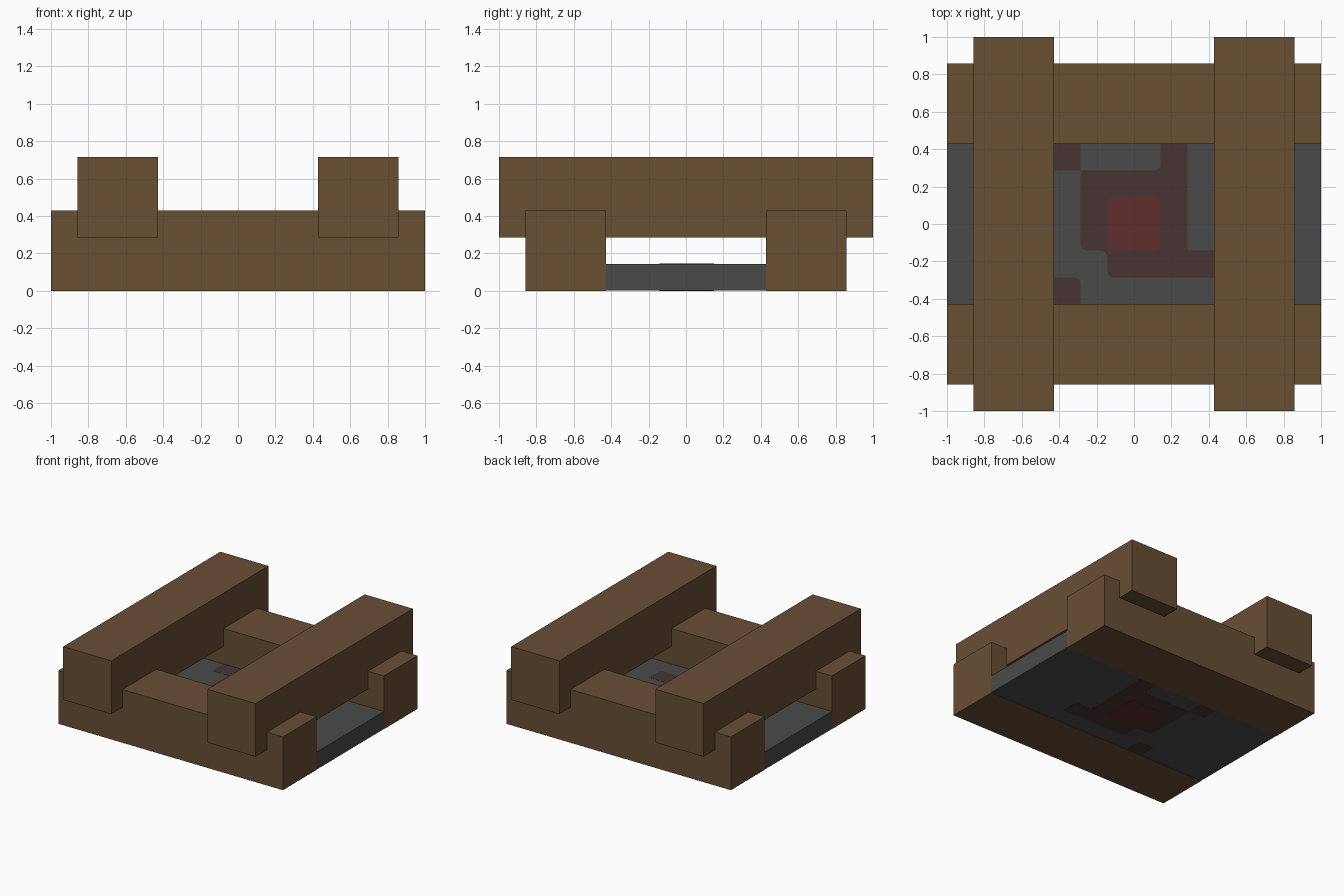
import bpy, bmesh, math
from mathutils import Vector

cube = bpy.data.objects.get("Cube")
if cube:
    bpy.data.objects.remove(cube, do_unlink=True)

U = 1 / 7  # modelling grid: the long side is 14 units


def material(name, rgb):
    def linear(v):
        v /= 255
        return v / 12.92 if v <= 0.04045 else ((v + 0.055) / 1.055) ** 2.4
    col = (*[linear(v) for v in rgb], 1)
    m = bpy.data.materials.new(name)
    m.diffuse_color = col
    m.use_nodes = True
    m.node_tree.nodes["Principled BSDF"].inputs["Base Color"].default_value = col
    return m


WOOD = material("brown wood", (104, 78, 52))
ASH = material("grey ash", (74, 74, 74))
EMBER = material("dark ember", (71, 52, 51))
GLOW = material("red ember", (94, 45, 45))


def finish(name, bm, mat):
    bmesh.ops.recalc_face_normals(bm, faces=bm.faces)
    mesh = bpy.data.meshes.new(name)
    bm.to_mesh(mesh)
    bm.free()
    mesh.materials.append(mat)
    obj = bpy.data.objects.new(name, mesh)
    bpy.context.collection.objects.link(obj)
    return obj


def box(name, lo, hi, mat):
    bm = bmesh.new()
    bmesh.ops.create_cube(bm, size=1)
    for v in bm.verts:
        v.co = [a + (b - a) * (c + 0.5) for a, b, c in zip(lo, hi, v.co)]
    return finish(name, bm, mat)


def plate(name, points, z0, z1, mat):
    """Thin slab from an outline of (x, y, corner radius), x and y in grid units."""
    outline = []
    n = len(points)
    for i, (x, y, r) in enumerate(points):
        p = Vector((x, y)) * U
        if r == 0:
            outline.append(p)
            continue
        a = (Vector(points[i - 1][:2]) * U - p).normalized() * r
        b = (Vector(points[(i + 1) % n][:2]) * U - p).normalized() * r
        for k in range(6):
            t = math.pi / 2 * k / 5
            outline.append(p + a * (1 - math.sin(t)) + b * (1 - math.cos(t)))
    bm = bmesh.new()
    face = bm.faces.new([bm.verts.new((p.x, p.y, z0)) for p in outline])
    top = bmesh.ops.extrude_face_region(bm, geom=[face])["geom"]
    bmesh.ops.translate(bm, vec=(0, 0, z1 - z0),
                        verts=[g for g in top if isinstance(g, bmesh.types.BMVert)])
    return finish(name, bm, mat)


# Crossed logs: lower pair along x, upper pair along y
for side, s in (("back", 1), ("front", -1)):
    y = sorted((3 * s * U, 6 * s * U))
    box(f"lower_log_{side}", (-1, y[0], 0), (1, y[1], 3 * U), WOOD)
for side, s in (("left", 1), ("right", -1)):
    x = sorted((3 * s * U, 6 * s * U))
    box(f"upper_log_{side}", (x[0], -1, 2 * U), (x[1], 1, 5 * U), WOOD)

# Ash bed between the lower logs
box("ash_bed", (-1, -3 * U, 0.002), (1, 3 * U, U), ASH)

# Ember shapes, repeated on the top and the underside of the bed
R = 0.035
EMBERS = {
    "ember_patch": [(-2, 2, 0), (-2, -1, R), (-1, -1, R), (-1, -2, R), (3, -2, 0),
                    (3, -1, 0), (2, -1, R / 2), (2, 3, 0), (1, 3, 0), (1, 2, R)],
    "ember_back_spot": [(-3, 2, 0), (-2, 2, 0), (-2, 3, 0), (-3, 3, 0)],
    "ember_front_spot": [(-3, -3, 0), (-2, -3, 0), (-2, -2, R), (-3, -2, 0)],
}
CORE = [(-1, -1, R), (1, -1, R), (1, 1.05, R), (-1, 1.05, R)]
for name, pts in EMBERS.items():
    plate(name + "_top", pts, U - 0.001, U + 0.001, EMBER)
    plate(name + "_bottom", pts, 0.001, 0.003, EMBER)
plate("red_core_top", CORE, U - 0.001, U + 0.002, GLOW)
plate("red_core_bottom", CORE, 0, 0.003, GLOW)
